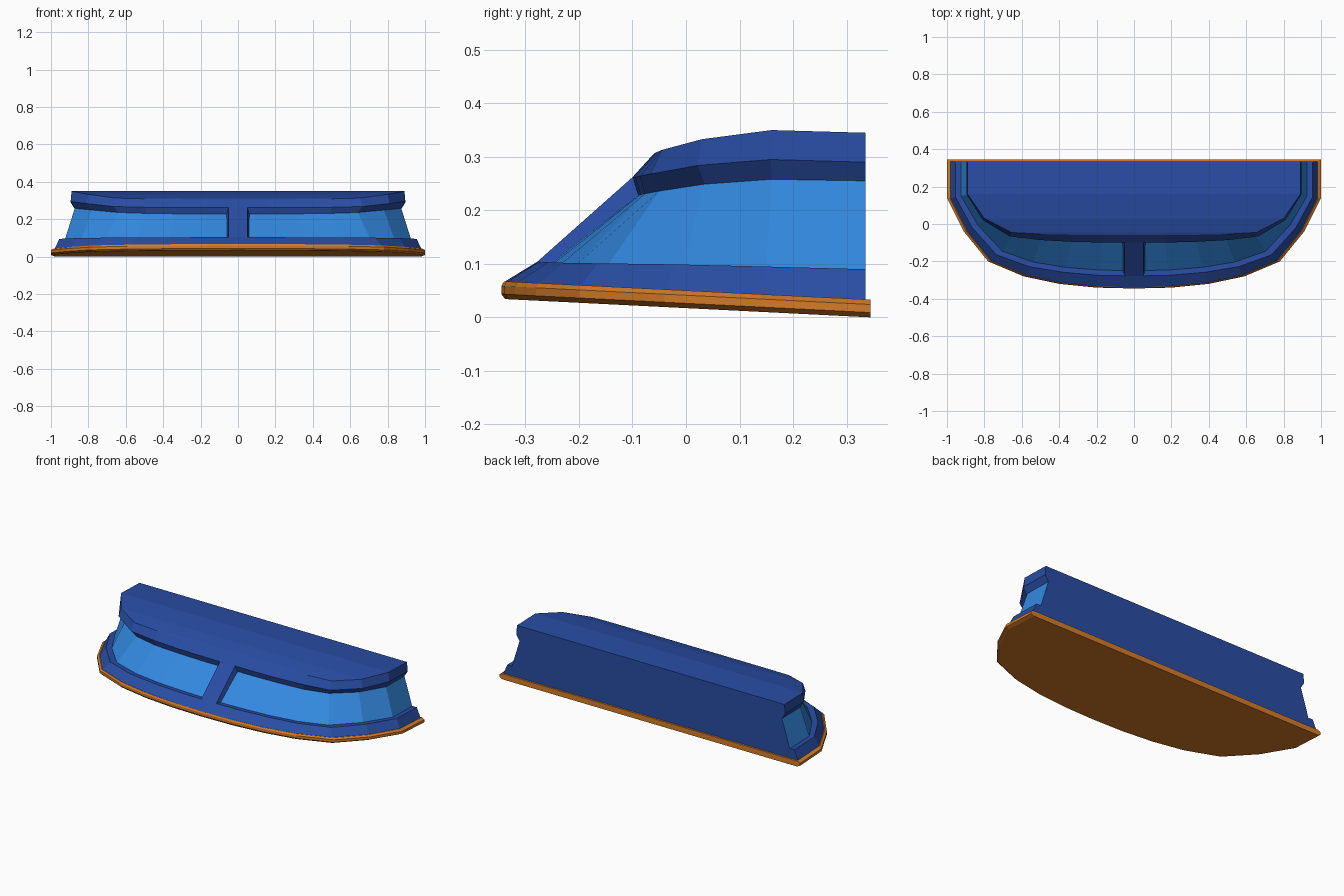
import bpy
import bmesh

if "Cube" in bpy.data.objects:
    bpy.data.objects.remove(bpy.data.objects["Cube"])


def material(name, rgb):
    m = bpy.data.materials.new(name)
    m.diffuse_color = (*rgb, 1)
    m.use_nodes = True
    m.node_tree.nodes["Principled BSDF"].inputs["Base Color"].default_value = m.diffuse_color
    return m


ORANGE = material("orange trim", (0.66, 0.20, 0.022))
BLUE = material("dark blue", (0.022, 0.074, 0.37))
GLASS = material("window blue", (0.033, 0.25, 0.75))


def finish(name, bm, mats):
    bmesh.ops.remove_doubles(bm, verts=bm.verts, dist=1e-5)
    bmesh.ops.recalc_face_normals(bm, faces=bm.faces)
    me = bpy.data.meshes.new(name)
    bm.to_mesh(me)
    bm.free()
    for m in mats:
        me.materials.append(m)
    ob = bpy.data.objects.new(name, me)
    bpy.context.collection.objects.link(ob)
    return ob


def loft(name, rings, mats, band_mats):
    """Rings are right-hand halves running from front centre to back corner."""
    bm = bmesh.new()
    loops = []
    for half in rings:
        right = [bm.verts.new(p) for p in half]
        left = [bm.verts.new((-x, y, z)) for x, y, z in half[:0:-1]]
        loops.append(right + left)
    n = len(loops[0])
    h = len(rings[0])
    for a, b, mi in zip(loops, loops[1:], band_mats):
        for i in range(n):
            j = (i + 1) % n
            f = bm.faces.new((a[i], a[j], b[j], b[i]))
            f.material_index = 0 if i == h - 1 else mi   # back wall stays plain
    # caps made of strips from left to right
    for lp in (loops[0], loops[-1]):
        bm.faces.new((lp[0], lp[1], lp[n - 1]))
        for i in range(1, h - 1):
            bm.faces.new((lp[i], lp[i + 1], lp[n - i - 1], lp[n - i]))
    return finish(name, bm, mats)


OUT = [(0, -.345), (.2, -.34), (.4, -.32), (.59, -.28),
       (.78, -.2), (.91, -.04), (1, .14), (1, .345)]


def base_ring(s, lift, back):
    ring = []
    for i, (x, y) in enumerate(OUT):
        yy = back if i == 7 else y * s
        ring.append((x * s, yy, 0.0173 - 0.05 * yy + lift))
    return ring


# tilted orange base trim with a slightly rounded rim
loft("base_trim", [base_ring(.98, 0, .345), base_ring(1, .009, .345),
                   base_ring(1, .024, .345), base_ring(.985, .033, .345)],
     [ORANGE], [0, 0, 0])

# cab body rings from bottom to roof
foot = base_ring(.98, .033, .335)
sill_out = [(0, -.278, .104), (.19, -.274, .104), (.38, -.258, .103), (.56, -.228, .102),
            (.735, -.165, .101), (.865, -.02, .099), (.955, .145, .095), (.955, .335, .09)]
sill_in = [(0, -.25, .102), (.18, -.246, .102), (.365, -.232, .101), (.54, -.203, .1),
           (.705, -.145, .099), (.835, -.005, .097), (.925, .15, .093), (.925, .335, .088)]
glass_top = [(0, -.09, .228), (.17, -.089, .228), (.33, -.085, .229), (.49, -.077, .231),
             (.64, -.05, .236), (.78, .035, .249), (.873, .16, .258), (.873, .335, .255)]
lip_low = [(0, -.1, .262), (.17, -.099, .262), (.335, -.095, .262), (.5, -.086, .264),
           (.665, -.066, .268), (.81, .022, .284), (.895, .158, .295), (.895, .335, .29)]
roof = [(0, -.06, .306), (.17, -.06, .306), (.335, -.058, .307), (.5, -.054, .309),
        (.655, -.045, .313), (.8, .03, .333), (.89, .16, .35), (.89, .335, .345)]
loft("cab_body", [foot, sill_out, sill_in, glass_top, lip_low, roof],
     [BLUE, GLASS], [0, 0, 1, 0, 0])

# centre window pillar
bm = bmesh.new()
section = [(-.278, .104, .05), (-.1, .262, .05), (-.075, .228, .064), (-.24, .095, .064)]
sides = [[bm.verts.new((s * w, y, z)) for y, z, w in section] for s in (-1, 1)]
for s in sides:
    bm.faces.new(s)
for i in range(4):
    j = (i + 1) % 4
    bm.faces.new((sides[0][i], sides[0][j], sides[1][j], sides[1][i]))
finish("window_pillar", bm, [BLUE])
